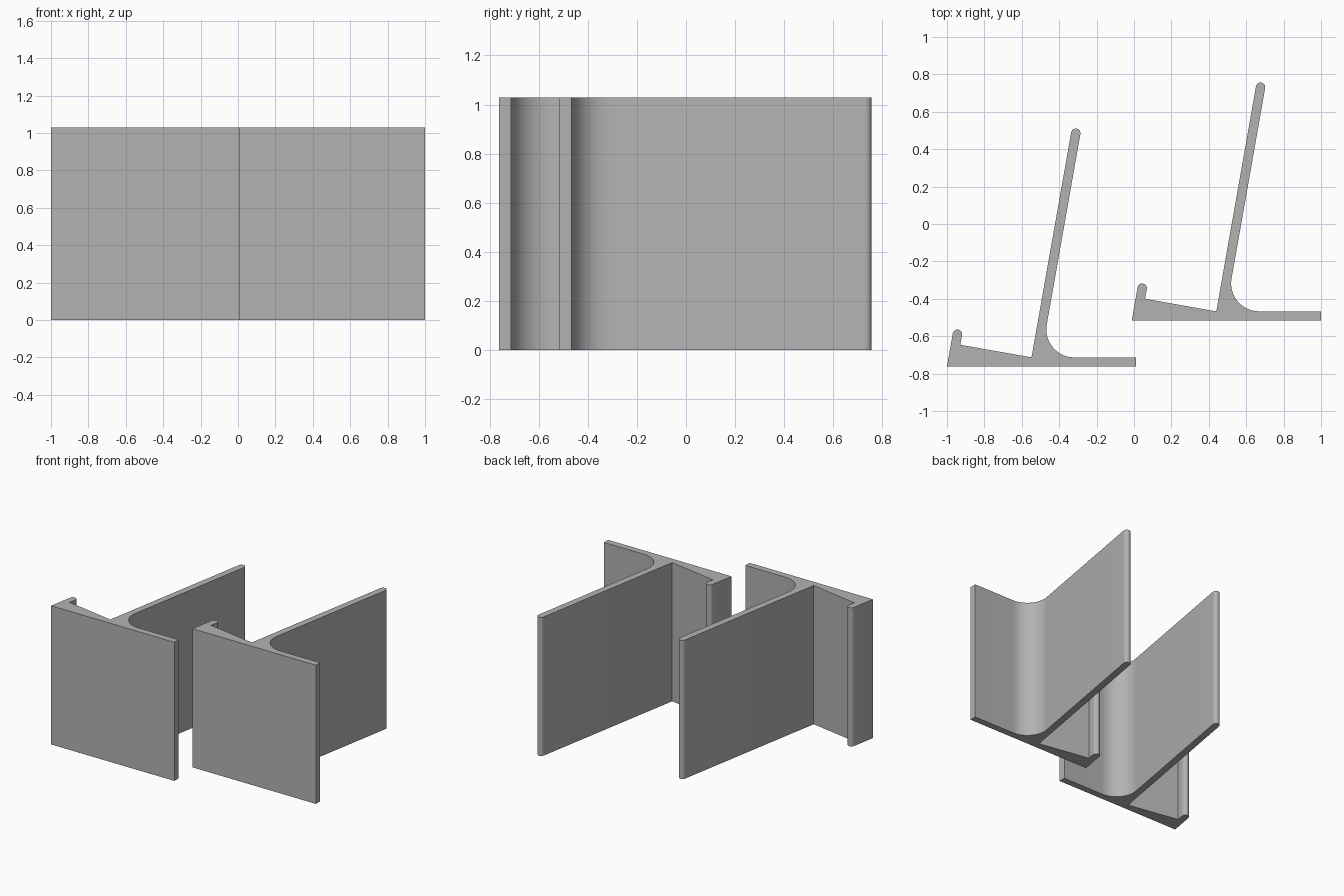
import bpy, bmesh, math
from mathutils import Vector

if "Cube" in bpy.data.objects:
    bpy.data.objects.remove(bpy.data.objects["Cube"])

HEIGHT = 1.028
T = 0.05                                   # wall thickness
TILT = math.radians(10)
UP = Vector((math.sin(TILT), math.cos(TILT)))       # along the leaning walls
SIDE = Vector((math.cos(TILT), -math.sin(TILT)))    # across them

grey = bpy.data.materials.new("plain grey")
grey.diffuse_color = (0.45, 0.45, 0.45, 1)
grey.use_nodes = True
grey.node_tree.nodes["Principled BSDF"].inputs["Base Color"].default_value = grey.diffuse_color


def arc(centre, r, start, end, n):
    return [centre + r * Vector((math.cos(a), math.sin(a)))
            for a in (start + (end - start) * i / n for i in range(n + 1))]


def round_end(base, length):
    """Rounded tip of a leaning wall, listed from its right to its left side."""
    centre = base + UP * length + SIDE * T / 2
    return arc(centre, T / 2, -TILT, math.pi - TILT, 14)


def stand_profile():
    corner = Vector((-1.0, -0.762))
    floor_y = corner.y + 0.049
    back_base = Vector((-0.548, floor_y))
    # fillet between the foot and the leaning back
    tangent = 0.178
    r = tangent * math.tan(math.radians(40))
    meet_x = back_base.x + T / math.cos(TILT)
    centre = Vector((meet_x + tangent, floor_y + r))
    fillet = arc(centre, r, math.radians(270), math.radians(170), 20)
    pts = [corner, Vector((0.012, corner.y)), Vector((0.012, floor_y))]
    pts += fillet
    pts += round_end(back_base, (0.490 - floor_y) / math.cos(TILT))
    pts.append(back_base)
    # ledge meets the front lip at a right angle
    run = (back_base - corner).dot(SIDE) - T
    pts.append(back_base - SIDE * run)
    pts += round_end(corner, 0.18)
    return pts


def make_stand(name, dx, dy):
    bm = bmesh.new()
    face = bm.faces.new([bm.verts.new((p.x + dx, p.y + dy, 0)) for p in stand_profile()])
    out = bmesh.ops.extrude_face_region(bm, geom=[face])
    top = [v for v in out["geom"] if isinstance(v, bmesh.types.BMVert)]
    bmesh.ops.translate(bm, verts=top, vec=(0, 0, HEIGHT))
    bmesh.ops.recalc_face_normals(bm, faces=bm.faces)
    mesh = bpy.data.meshes.new(name)
    bm.to_mesh(mesh)
    bm.free()
    mesh.materials.append(grey)
    ob = bpy.data.objects.new(name, mesh)
    bpy.context.collection.objects.link(ob)
    bpy.ops.object.select_all(action='DESELECT')
    ob.select_set(True)
    bpy.context.view_layer.objects.active = ob
    bpy.ops.object.shade_smooth_by_angle(angle=math.radians(30))


# two identical easel stands, one set behind the other
make_stand("front_stand", 0, 0)
make_stand("rear_stand", 0.988, 0.246)
